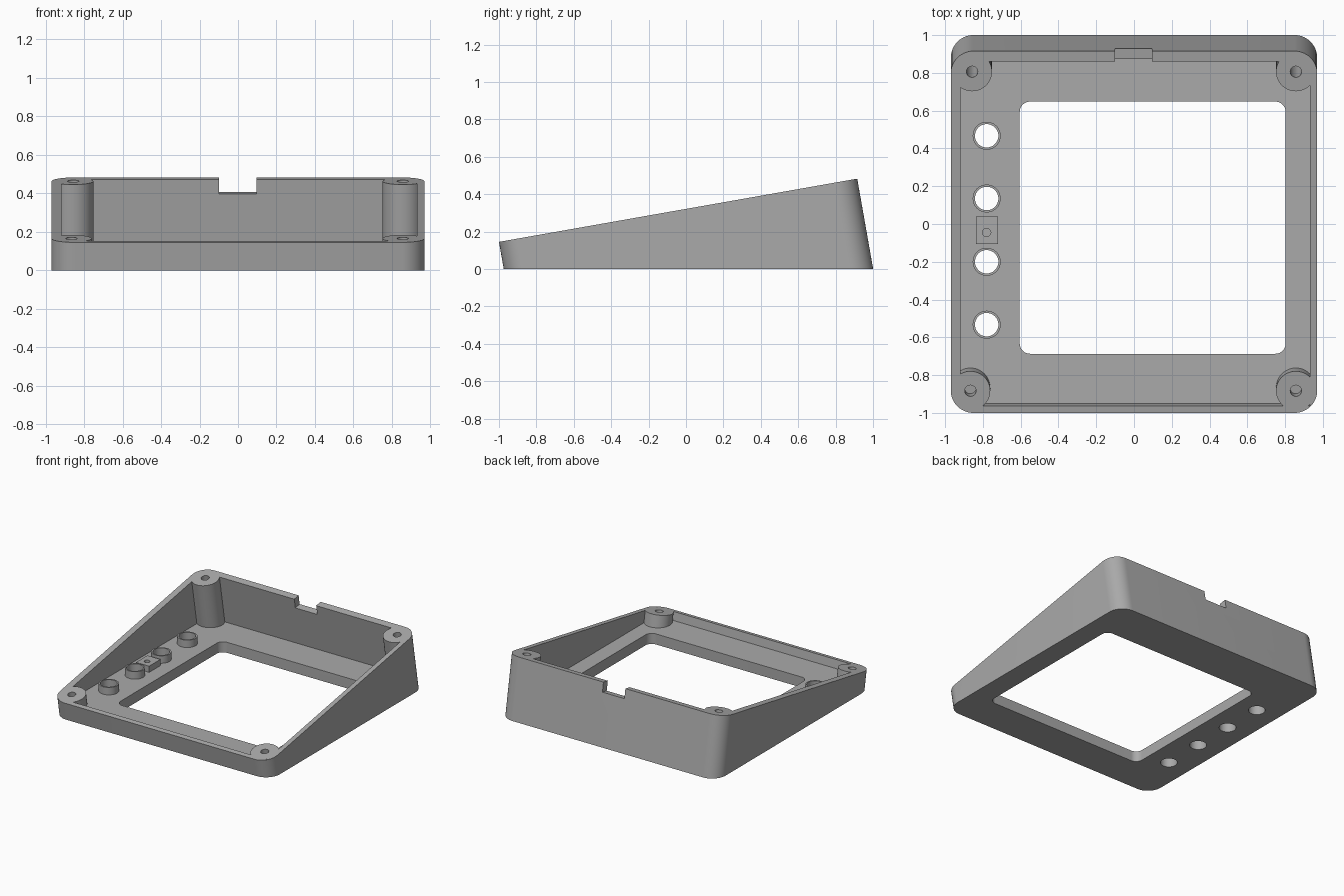
import bpy, bmesh, math
from mathutils import Matrix, Vector

if "Cube" in bpy.data.objects:
    bpy.data.objects.remove(bpy.data.objects["Cube"])

grey = bpy.data.materials.new("plain grey")
grey.use_nodes = True
GREY = (0.40, 0.40, 0.40, 1)
grey.diffuse_color = GREY
grey.node_tree.nodes["Principled BSDF"].inputs["Base Color"].default_value = GREY

TILT = math.radians(10)
FLOOR = 0.085
LENGTH = 1.945
# Frame lying on the sloping rim, with its origin on the front edge
RIM = Matrix.Translation((0, -1, 0.145)) @ Matrix.Rotation(TILT, 4, "X")
FLAT = Matrix.Identity(4)


def rounded_rect(x0, x1, y0, y1, r=0, steps=14):
    if r == 0:
        return [(x0, y0), (x1, y0), (x1, y1), (x0, y1)]
    corners = [(x1 - r, y1 - r), (x0 + r, y1 - r), (x0 + r, y0 + r), (x1 - r, y0 + r)]
    pts = []
    for q, (cx, cy) in enumerate(corners):
        for i in range(steps + 1):
            a = math.pi / 2 * (q + i / steps)
            pts.append((cx + r * math.cos(a), cy + r * math.sin(a)))
    return pts


def circle(x, y, r, n=48):
    return [(x + r * math.cos(math.tau * i / n), y + r * math.sin(math.tau * i / n))
            for i in range(n)]


def prism(name, outline, z0, z1, frame=FLAT):
    bm = bmesh.new()
    base = bm.faces.new([bm.verts.new((x, y, z0)) for x, y in outline])
    top = bmesh.ops.extrude_face_region(bm, geom=[base])["geom"]
    bmesh.ops.translate(bm, vec=(0, 0, z1 - z0),
                        verts=[v for v in top if isinstance(v, bmesh.types.BMVert)])
    bmesh.ops.recalc_face_normals(bm, faces=bm.faces)
    bm.transform(frame)
    mesh = bpy.data.meshes.new(name)
    bm.to_mesh(mesh)
    bm.free()
    mesh.materials.append(grey)
    obj = bpy.data.objects.new(name, mesh)
    bpy.context.collection.objects.link(obj)
    return obj


def combine(target, tool, operation="DIFFERENCE"):
    mod = target.modifiers.new("cut", "BOOLEAN")
    mod.object, mod.operation, mod.solver = tool, operation, "EXACT"
    graph = bpy.context.evaluated_depsgraph_get()
    mesh = bpy.data.meshes.new_from_object(target.evaluated_get(graph))
    target.modifiers.clear()
    target.data = mesh
    bpy.data.objects.remove(tool)


def on_rim(y):
    """Distance along the slope of a rim point at depth y."""
    return (y + 1) / math.cos(TILT)


# Outer shell, square to the sloping rim and cut level at the base
case = prism("case", rounded_rect(-0.97, 0.97, 0, LENGTH, 0.12), -0.8, 0, RIM)
combine(case, prism("base_cutter", rounded_rect(-2, 2, -2, 2), -2, 0))

# Cavity with a level floor, leaving the four screw posts standing
screws = [(-0.866, -0.883), (0.857, -0.883), (-0.857, 0.806), (0.857, 0.806)]
cavity = prism("cavity", rounded_rect(-0.918, 0.932, 0.038, LENGTH - 0.056), -0.8, 0.1, RIM)
combine(cavity, prism("floor_cutter", rounded_rect(-2, 2, -2, 2), -2, FLOOR))
for x, y in screws:
    combine(cavity, prism("post", circle(x, on_rim(y), 0.105), -1, 0.3, RIM))
combine(case, cavity)

# Blind screw holes
for x, y in screws:
    depth = 0.145 + (y + 1) * math.tan(TILT) - FLOOR
    combine(case, prism("screw_hole", circle(x, on_rim(y), 0.03, 32), -depth, 0.1, RIM))

# Cable notch in the back wall
combine(case, prism("notch", rounded_rect(-0.1, 0.096, LENGTH - 0.12, LENGTH + 0.1),
                    -0.077, 0.1, RIM))

# Display window and button holes through the floor
combine(case, prism("window", rounded_rect(-0.605, 0.803, -0.687, 0.648, 0.055), -0.1, 0.2))
button_x = -0.78
button_ys = [0.467, 0.135, -0.2, -0.533]
for y in button_ys:
    combine(case, prism("button_hole", circle(button_x, y, 0.062), -0.1, 0.2))
parts = [case]

# Raised collars around the button holes
for i, y in enumerate(button_ys):
    collar = prism(f"button_collar_{i + 1}", circle(button_x, y, 0.074), FLOOR - 0.01, FLOOR + 0.06)
    combine(collar, prism("bore", circle(button_x, y, 0.062), -0.1, 0.4))
    parts.append(collar)

# Small mounting block with a blind hole
block = prism("mounting_block", rounded_rect(-0.837, -0.72, -0.105, 0.04), FLOOR - 0.01, FLOOR + 0.05)
combine(block, prism("pilot_hole", circle(button_x, -0.045, 0.022, 24), FLOOR, 0.4))
parts.append(block)

# Smooth the curved walls, keep edges sharp
for obj in bpy.context.selected_objects:
    obj.select_set(False)
for obj in parts:
    obj.select_set(True)
bpy.context.view_layer.objects.active = case
bpy.ops.object.shade_smooth_by_angle(angle=math.radians(30))
